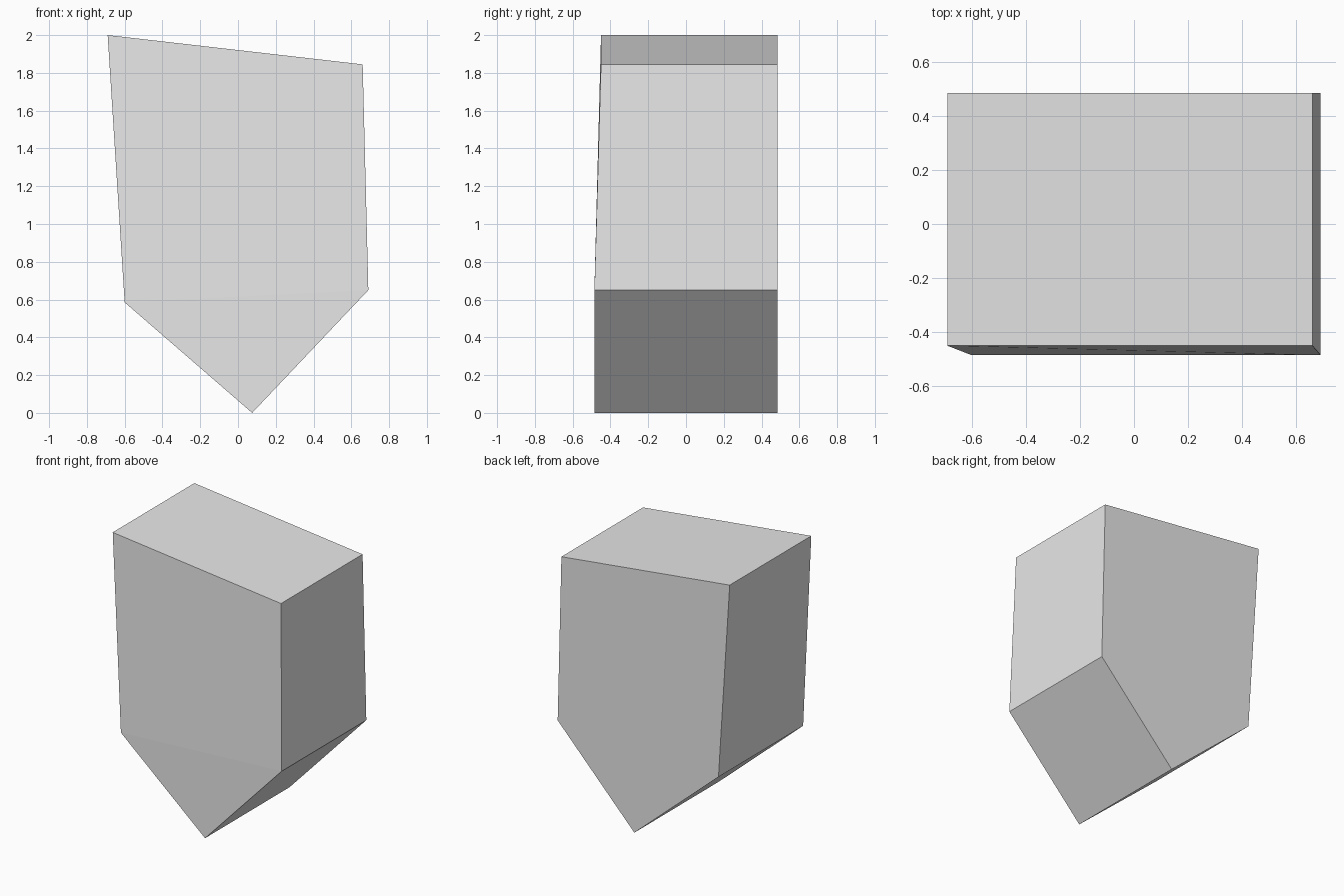
import bpy
import bmesh

if "Cube" in bpy.data.objects:
    bpy.data.objects.remove(bpy.data.objects["Cube"], do_unlink=True)

# Plain light grey material
GREY = (0.8, 0.8, 0.8, 1.0)
mat = bpy.data.materials.new("light grey")
mat.use_nodes = True
mat.diffuse_color = GREY
mat.node_tree.nodes["Principled BSDF"].inputs["Base Color"].default_value = GREY

# Five-sided pointed outline (x, z), counter-clockwise from the front
OUTLINE = [(0.075, 0.0), (0.69, 0.65), (0.66, 1.845), (-0.69, 2.0), (-0.60, 0.585)]
BACK_Y = 0.485
FRONT_Y = -0.485
SHOULDER_Z = 0.65
LEAN = 0.035


def front_depth(z):
    """Front face leans back slightly above the shoulders."""
    return FRONT_Y + LEAN * (z > 1.0)


# Pointed block: front and back outlines bridged by flat sides
bm = bmesh.new()
front = [bm.verts.new((x, front_depth(z), z)) for x, z in OUTLINE]
back = [bm.verts.new((x, BACK_Y, z)) for x, z in OUTLINE]

tip, right_low, right_top, left_top, left_low = front
bm.faces.new((tip, right_low, left_low))
bm.faces.new((right_low, right_top, left_top, left_low))
bm.faces.new(back[::-1])
for i in range(len(front)):
    j = (i + 1) % len(front)
    bm.faces.new((front[i], back[i], back[j], front[j]))
bmesh.ops.recalc_face_normals(bm, faces=bm.faces[:])

mesh = bpy.data.meshes.new("pointed_block")
bm.to_mesh(mesh)
bm.free()
mesh.materials.append(mat)
block = bpy.data.objects.new("pointed_block", mesh)
bpy.context.collection.objects.link(block)
